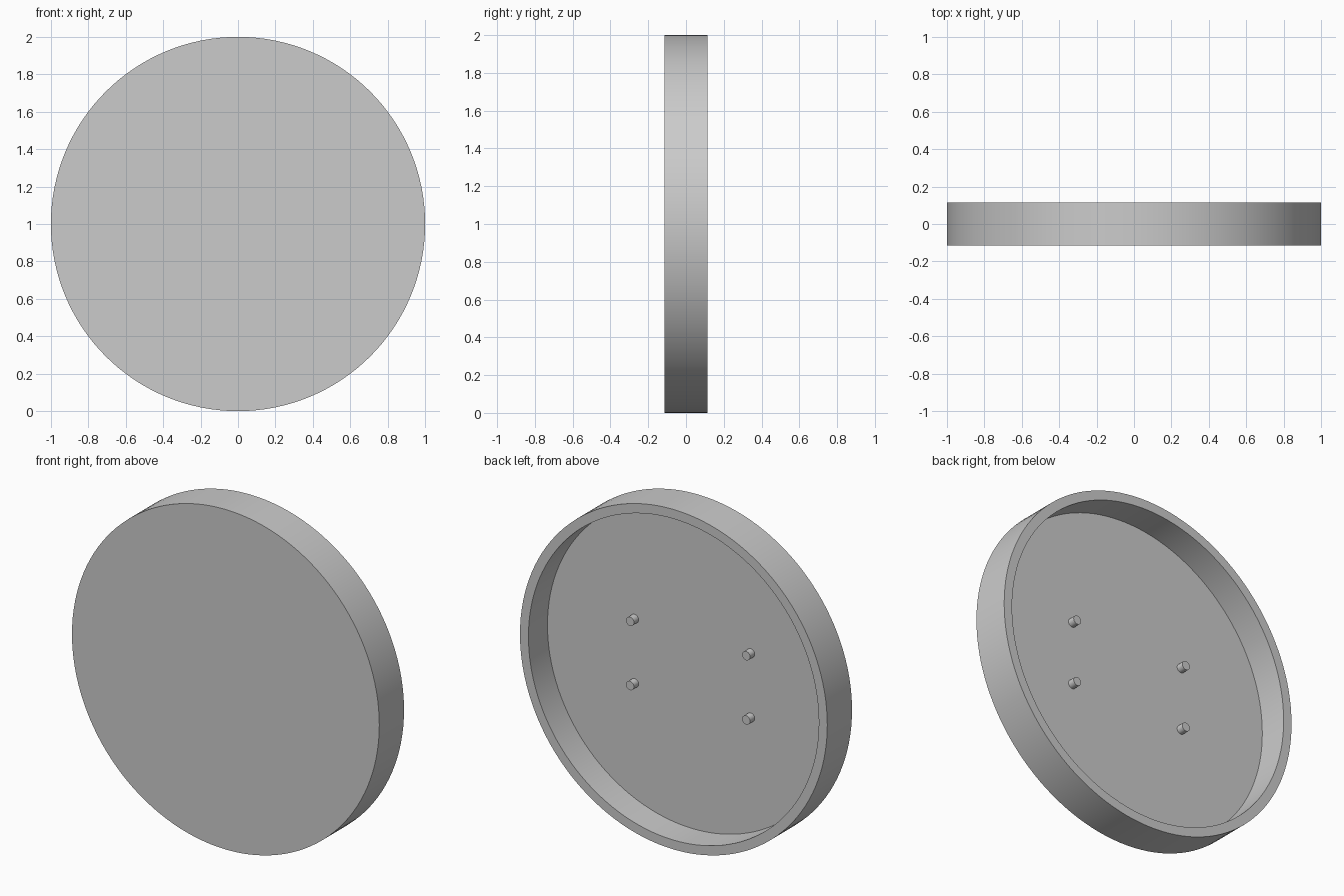
import bpy, bmesh, math

if "Cube" in bpy.data.objects:
    bpy.data.objects.remove(bpy.data.objects["Cube"])

grey = bpy.data.materials.new("plain grey")
grey.diffuse_color = (0.6, 0.6, 0.6, 1)
grey.use_nodes = True
grey.node_tree.nodes["Principled BSDF"].inputs["Base Color"].default_value = grey.diffuse_color

RIM_Y, FLOOR_Y, FRONT_Y = 0.115, -0.062, -0.115
R_OUT, R_IN = 1.0, 0.945


def lathe(name, profile, segments, x=0.0, z=1.0):
    """Spin (radius, y) points about the y axis; radius 0 closes the shape."""
    bm = bmesh.new()
    verts = [bm.verts.new((r, y, 0)) for r, y in profile]
    edges = [bm.edges.new(pair) for pair in zip(verts, verts[1:])]
    bmesh.ops.spin(bm, geom=verts + edges, cent=(0, 0, 0), axis=(0, 1, 0),
                   angle=math.tau, steps=segments, use_duplicate=False)
    bmesh.ops.remove_doubles(bm, verts=bm.verts, dist=0.0001)
    bmesh.ops.recalc_face_normals(bm, faces=bm.faces)
    mesh = bpy.data.meshes.new(name)
    bm.to_mesh(mesh)
    bm.free()
    obj = bpy.data.objects.new(name, mesh)
    obj.location = (x, 0, z)
    mesh.materials.append(grey)
    bpy.context.collection.objects.link(obj)
    bpy.ops.object.select_all(action='DESELECT')
    obj.select_set(True)
    bpy.context.view_layer.objects.active = obj
    bpy.ops.object.shade_smooth_by_angle(angle=math.radians(30))
    return obj


# Shallow round cover, open at the back
lathe("round_cover", [(0, FRONT_Y), (R_OUT, FRONT_Y), (R_OUT, RIM_Y),
                      (R_IN, RIM_Y), (R_IN, FLOOR_Y), (0, FLOOR_Y)], 128)

# Four mounting pins on the inner floor
for side, x in (("left", -0.378), ("right", 0.378)):
    for level, z in (("lower", 0.811), ("upper", 1.189)):
        lathe(f"{level}_{side}_pin", [(0, FLOOR_Y - 0.01), (0.026, FLOOR_Y - 0.01),
                                      (0.026, FLOOR_Y + 0.043), (0, FLOOR_Y + 0.043)],
              32, x, z)
